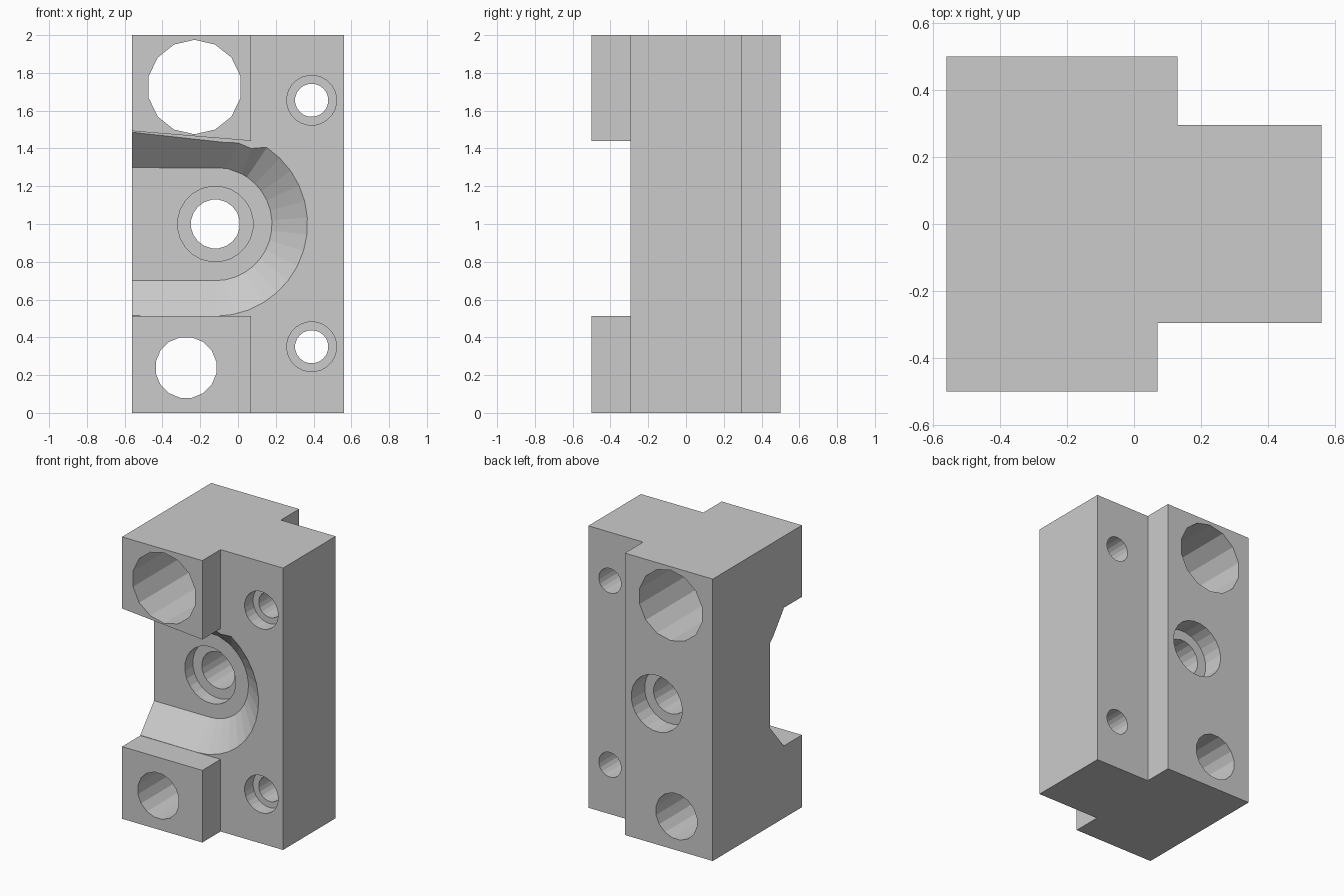
import bpy
import bmesh
from math import sin, cos, pi, radians
from mathutils import Vector

default = bpy.data.objects.get("Cube")
if default:
    bpy.data.objects.remove(default, do_unlink=True)


def loft(name, near, far):
    """Closed solid between two matching outlines."""
    bm = bmesh.new()
    a = [bm.verts.new(p) for p in near]
    b = [bm.verts.new(p) for p in far]
    bm.faces.new(a)
    bm.faces.new(b[::-1])
    for i in range(len(a)):
        j = (i + 1) % len(a)
        bm.faces.new((a[i], b[i], b[j], a[j]))
    bmesh.ops.recalc_face_normals(bm, faces=bm.faces)
    mesh = bpy.data.meshes.new(name)
    bm.to_mesh(mesh)
    bm.free()
    obj = bpy.data.objects.new(name, mesh)
    bpy.context.collection.objects.link(obj)
    return obj


def front_prism(name, outline, y0, y1):
    return loft(name, [(x, y0, z) for x, z in outline],
                [(x, y1, z) for x, z in outline])


def drill(name, x, z, r, y0, y1, sides):
    step = 2 * pi / sides
    ring = [(x + r * cos((i + 0.5) * step), z + r * sin((i + 0.5) * step))
            for i in range(sides)]
    return front_prism(name, ring, y0, y1)


def combine(target, tool, operation):
    mod = target.modifiers.new(tool.name, 'BOOLEAN')
    mod.operation = operation
    mod.solver = 'EXACT'
    mod.object = tool
    bpy.context.view_layer.objects.active = target
    bpy.ops.object.modifier_apply(modifier=mod.name)
    bpy.data.objects.remove(tool, do_unlink=True)


SIDE, FACE, BACK = 0.56, 0.295, 0.5

# Main body with a stepped back
plan = [(-SIDE, -FACE), (SIDE, -FACE), (SIDE, FACE),
        (0.13, FACE), (0.13, BACK), (-SIDE, BACK)]
body = loft("bracket_body", [(x, y, 0) for x, y in plan],
            [(x, y, 2) for x, y in plan])

# Sloped-wall recess with a rounded end, open on the right side
CX, CZ, FLOOR = -0.12, 1.0, -0.14
angles = [radians(-90 + 146 * i / 14) for i in range(15)]


def rounded(r):
    return [(CX + r * cos(a), CZ + r * sin(a)) for a in angles]


rim = ([(-0.7, 0.515)] + rounded(0.488)
       + [(0.07, 1.40), (0.0, 1.43), (-0.7, 1.501)])
base = ([(-0.7, 0.70)] + rounded(0.30)
        + [(0.02, 1.265), (-0.06, 1.295), (-0.7, 1.30)])
inner = [Vector((x, FLOOR, z)) for x, z in base]
outer = [Vector((x, -FACE, z)) for x, z in rim]
outer = [i + (o - i) * 1.1 for i, o in zip(inner, outer)]
combine(body, loft("recess", outer, inner), 'DIFFERENCE')

# Raised front blocks
lower = [(-SIDE, 0), (0.07, 0), (0.07, 0.512), (-SIDE, 0.512)]
upper = [(-SIDE, 1.492), (0.07, 1.44), (0.07, 2), (-SIDE, 2)]
for name, outline in (("lower_block", lower), ("upper_block", upper)):
    combine(body, front_prism(name, outline, -0.5, 0), 'UNION')

# Through holes and counterbores
holes = [
    ("upper_bore", -0.23, 1.725, 0.25, -1, 1, 14),
    ("lower_bore", -0.275, 0.24, 0.163, -1, 1, 16),
    ("centre_hole", CX, CZ, 0.13, -1, 1, 20),
    ("centre_front_counterbore", CX, CZ, 0.20, -0.4, -0.05, 24),
    ("centre_back_counterbore", CX, CZ, 0.20, 0.35, 1, 24),
]
for z in (0.35, 1.655):
    holes += [("screw_hole", 0.39, z, 0.088, -1, 1, 20),
              ("screw_counterbore", 0.39, z, 0.132, -1, -0.2, 24)]
for hole in holes:
    combine(body, drill(*hole), 'DIFFERENCE')
